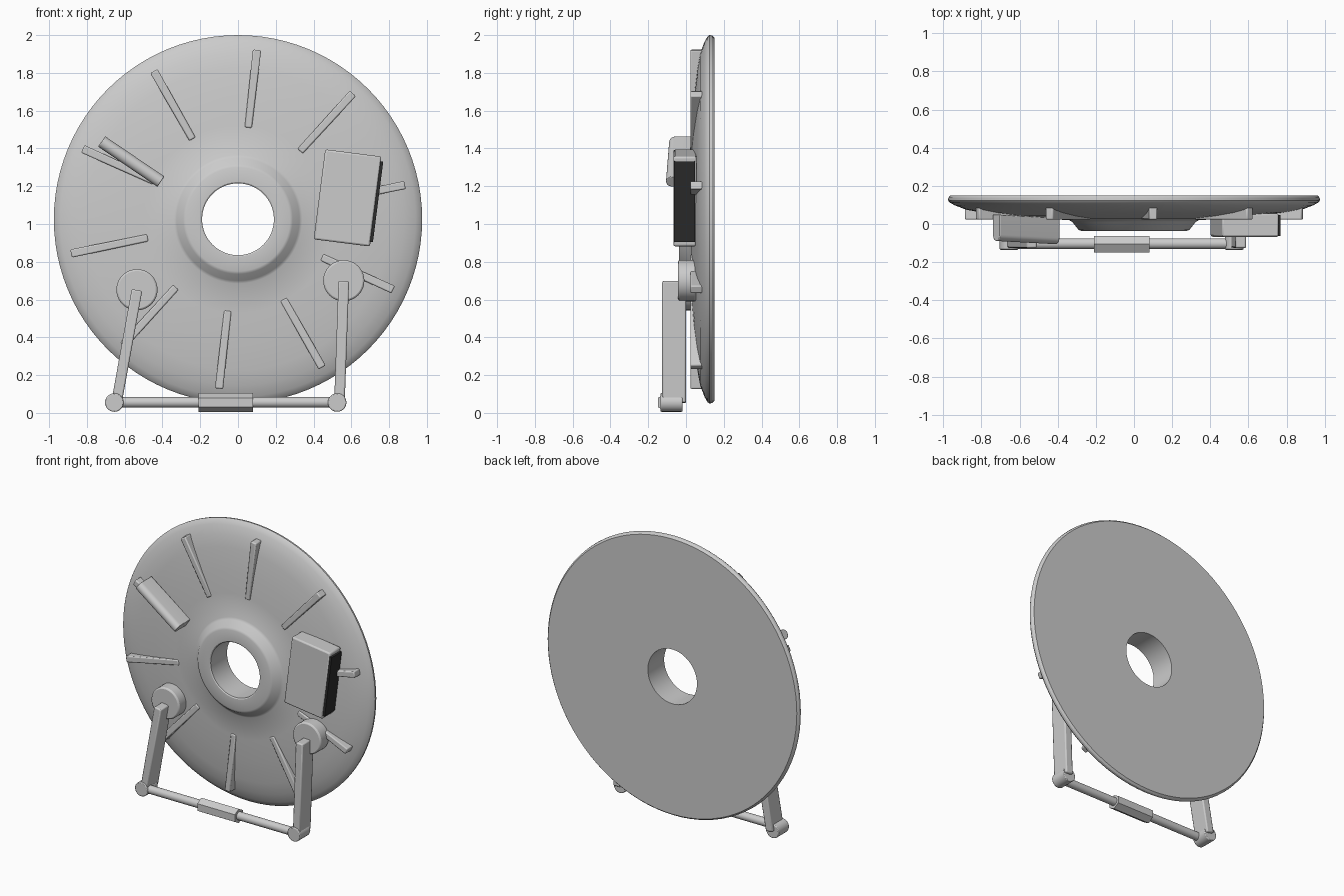
import bpy, bmesh, math
from mathutils import Vector, Matrix

if "Cube" in bpy.data.objects:
    bpy.data.objects.remove(bpy.data.objects["Cube"])


def material(name, v):
    m = bpy.data.materials.new(name)
    m.diffuse_color = (v, v, v, 1)
    m.use_nodes = True
    m.node_tree.nodes["Principled BSDF"].inputs["Base Color"].default_value = m.diffuse_color
    return m


GREY = material("light grey", 0.6)
DARK = material("near black", 0.025)
CZ = 1.025  # height of the dish centre


def finish(name, bm, mat=GREY, bevel=0.0):
    bmesh.ops.recalc_face_normals(bm, faces=bm.faces)
    me = bpy.data.meshes.new(name)
    bm.to_mesh(me)
    bm.free()
    me.shade_smooth()
    me.set_sharp_from_angle(angle=math.radians(30))
    me.materials.append(mat)
    ob = bpy.data.objects.new(name, me)
    bpy.context.collection.objects.link(ob)
    if bevel:
        b = ob.modifiers.new("bevel", 'BEVEL')
        b.width, b.segments, b.limit_method = bevel, 2, 'ANGLE'
        b.angle_limit = math.radians(40)
    return ob


def prism(name, section, p, q, bevel=0.0, mat=GREY, q_scale=1.0):
    """Sweep a section of (across, depth) points straight from p to q."""
    p, q = Vector(p), Vector(q)
    d = (q - p).normalized()
    across = d.cross(Vector((0, 1, 0))).normalized()
    depth = Vector((0, 1, 0))
    bm = bmesh.new()
    rings = [[bm.verts.new(c + across * u * s + depth * y) for u, y in section]
             for c, s in ((p, 1.0), (q, q_scale))]
    n = len(section)
    for i in range(n):
        j = (i + 1) % n
        bm.faces.new((rings[0][i], rings[0][j], rings[1][j], rings[1][i]))
    bm.faces.new(rings[0])
    bm.faces.new(rings[1])
    return finish(name, bm, mat, bevel)


def rect(w, y0, y1):
    return [(-w / 2, y0), (w / 2, y0), (w / 2, y1), (-w / 2, y1)]


def ngon(r, n, start=0.0):
    return [(r * math.cos(start + 2 * math.pi * i / n),
             r * math.sin(start + 2 * math.pi * i / n)) for i in range(n)]


def disc(name, x, z, r, y0, y1, bevel):
    """Cylinder with its axis along y."""
    bm = bmesh.new()
    bmesh.ops.create_cone(bm, cap_ends=True, segments=40, radius1=r, radius2=r,
                          depth=y1 - y0)
    bm.transform(Matrix.Translation((x, (y0 + y1) / 2, z))
                 @ Matrix.Rotation(math.pi / 2, 4, 'X'))
    return finish(name, bm, GREY, bevel)


# Dish with raised hub and open centre, lathed around the y axis
profile = [(0.19, 0.15), (0.19, -0.03), (0.197, -0.035), (0.275, -0.037),
           (0.29, -0.031), (0.325, 0.012), (0.34, 0.02), (0.5, 0.03),
           (0.65, 0.042), (0.8, 0.06), (0.88, 0.075), (0.94, 0.098),
           (0.968, 0.114), (0.975, 0.124), (0.973, 0.138), (0.962, 0.15)]
bm = bmesh.new()
SEG = 96
rings = []
for k in range(SEG):
    a = 2 * math.pi * k / SEG
    rings.append([bm.verts.new((r * math.cos(a), y, CZ + r * math.sin(a)))
                  for r, y in profile])
for k in range(SEG):
    a, b = rings[k], rings[(k + 1) % SEG]
    for i in range(len(profile)):
        j = (i + 1) % len(profile)
        bm.faces.new((a[i], a[j], b[j], b[i]))
finish("dish", bm)

# Ten radial ribs on the front
for k in range(10):
    a = math.radians(83.6 + 36 * k)
    c, s = math.cos(a), math.sin(a)
    prism(f"rib_{k + 1}", rect(0.038, 0.023, 0.09), (0.488 * c, 0, CZ + 0.488 * s),
          (0.902 * c, 0, CZ + 0.902 * s), 0.007, q_scale=1.15)

# Tilted control box with dark side panel
tilt = math.radians(7.3)
up = Vector((math.sin(tilt), 0, math.cos(tilt)))
side = Vector((math.cos(tilt), 0, -math.sin(tilt)))
mid = Vector((0.58, 0, 1.138))
prism("control_box", rect(0.30, -0.067, 0.055), mid - up * 0.24, mid + up * 0.24, 0.01)
edge = mid + side * 0.152
prism("box_side_panel", rect(0.022, -0.063, 0.048), edge - up * 0.215,
      edge + up * 0.215, 0, DARK)

# Slanted handle with a rounded front
R = 0.033
section = [(R, 0.045), (-R, 0.045)]
section += [(-R * math.cos(math.pi * i / 12), -0.06 - R * math.sin(math.pi * i / 12))
            for i in range(13)]
prism("handle", section, (-0.722, 0.004, 1.437), (-0.408, -0.013, 1.224), 0.004)

# Stand: pivots, legs and feet
for label, top, foot in (("left", (-0.535, 0.652), (-0.655, 0.055)),
                         ("right", (0.56, 0.70), (0.525, 0.055))):
    disc(f"{label}_pivot", top[0], top[1], 0.109, -0.042, 0.055, 0.01)
    prism(f"{label}_leg", rect(0.056, -0.126, 0.0), (foot[0] + 0.012, 0, foot[1]),
          (top[0], 0, top[1] - 0.002), 0.008)
    disc(f"{label}_foot", foot[0], foot[1], 0.049, -0.135, -0.018, 0.005)

# Cross bar and hexagonal sleeve between the feet
prism("cross_bar", ngon(0.028, 24), (-0.655, -0.103, 0.056), (0.525, -0.103, 0.056))
prism("bar_sleeve", ngon(0.05, 6), (-0.21, -0.105, 0.055), (0.08, -0.105, 0.055))
